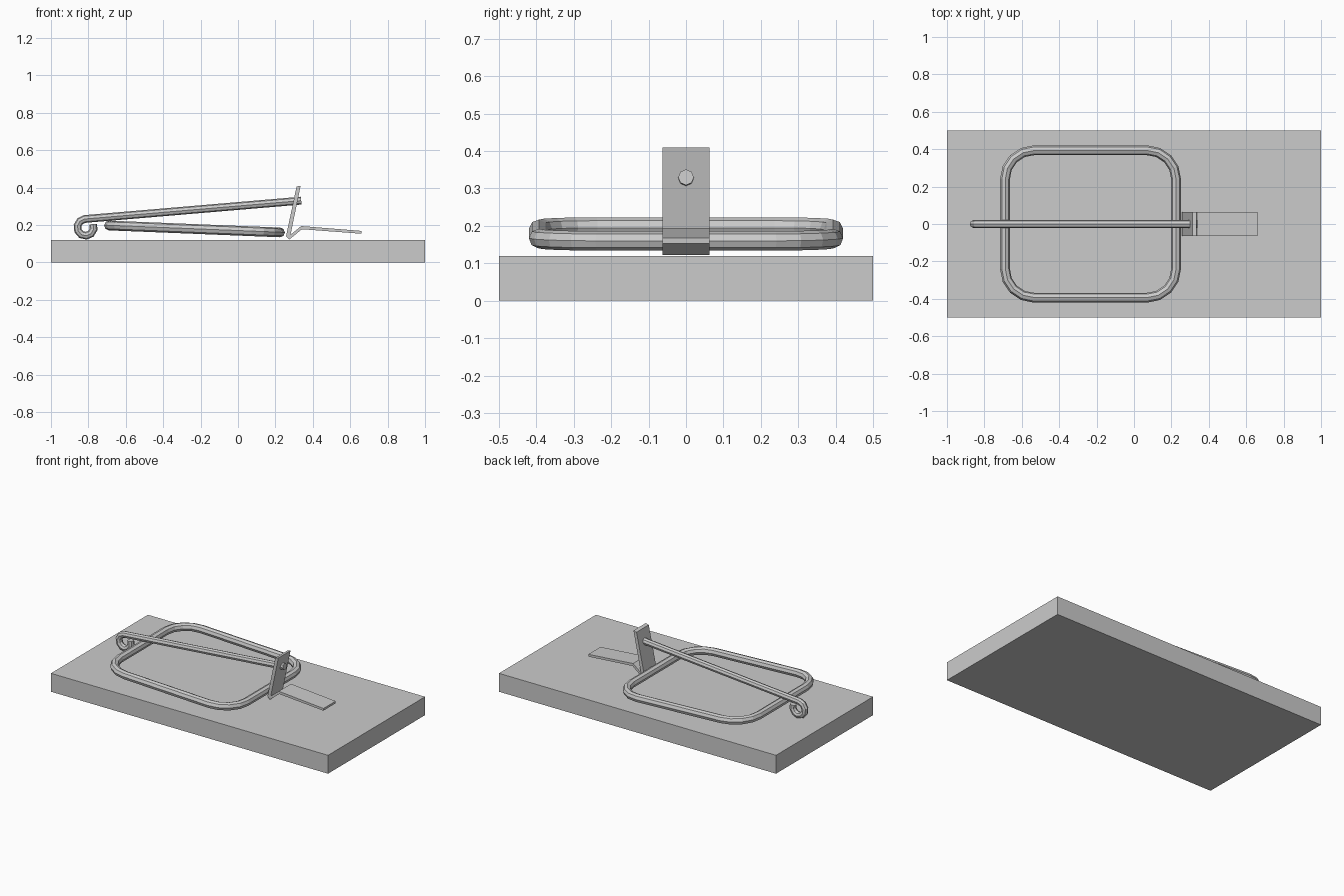
import bpy, bmesh
from math import radians, cos, sin

if "Cube" in bpy.data.objects:
    bpy.data.objects.remove(bpy.data.objects["Cube"])


def wire(name, pts, radius, cyclic=False):
    """Eight-sided wire swept along a path, turned into a mesh."""
    cu = bpy.data.curves.new(name, 'CURVE')
    cu.dimensions = '3D'
    cu.bevel_depth = radius
    cu.bevel_resolution = 2
    cu.use_fill_caps = True
    sp = cu.splines.new('POLY')
    sp.points.add(len(pts) - 1)
    for p, co in zip(sp.points, pts):
        p.co = (*co, 1)
    sp.use_cyclic_u = cyclic
    sp.use_smooth = False
    ob = bpy.data.objects.new(name, cu)
    bpy.context.collection.objects.link(ob)
    bpy.ops.object.select_all(action='DESELECT')
    ob.select_set(True)
    bpy.context.view_layer.objects.active = ob
    bpy.ops.object.convert(target='MESH')
    for poly in ob.data.polygons:
        poly.use_smooth = False
    return ob


def extrude_xz(name, profile, half_width):
    """Side profile extruded along y."""
    bm = bmesh.new()
    face = bm.faces.new([bm.verts.new((x, -half_width, z)) for x, z in profile])
    ret = bmesh.ops.extrude_face_region(bm, geom=[face])
    verts = [v for v in ret['geom'] if isinstance(v, bmesh.types.BMVert)]
    bmesh.ops.translate(bm, verts=verts, vec=(0, 2 * half_width, 0))
    bmesh.ops.recalc_face_normals(bm, faces=bm.faces)
    me = bpy.data.meshes.new(name)
    bm.to_mesh(me)
    bm.free()
    ob = bpy.data.objects.new(name, me)
    bpy.context.collection.objects.link(ob)
    return ob


# Wooden base board
extrude_xz("base_board", [(-1, 0), (1, 0), (1, 0.12), (-1, 0.12)], 0.5)

# Rounded rectangular snap frame, sloping down towards +x
x0, x1, hy, r = -0.69, 0.225, 0.394, 0.155
frame = []
for cx, cy, start in ((x1 - r, hy - r, 0), (x0 + r, hy - r, 90),
                      (x0 + r, r - hy, 180), (x1 - r, r - hy, 270)):
    for i in range(5):
        a = radians(start + 22.5 * i)
        x, y = cx + r * cos(a), cy + r * sin(a)
        z = 0.197 + (0.16 - 0.197) * (x - x0) / (x1 - x0)
        frame.append((x, y, z))
wire("snap_frame", frame, 0.026, cyclic=True)

# Hold-down rod with a curled eye at its left end
rod = [(0.338, 0, 0.33)]
for i in range(9):
    a = radians(95 + 36 * i)
    rod.append((-0.815 + 0.044 * cos(a), 0, 0.187 + 0.045 * sin(a)))
wire("hold_rod", rod, 0.021)

# Bent bait catch strip
extrude_xz("bait_catch", [
    (0.313, 0.405), (0.257, 0.140), (0.274, 0.122), (0.342, 0.177),
    (0.660, 0.153), (0.661, 0.168), (0.338, 0.194), (0.281, 0.148),
    (0.335, 0.410)], 0.063)
